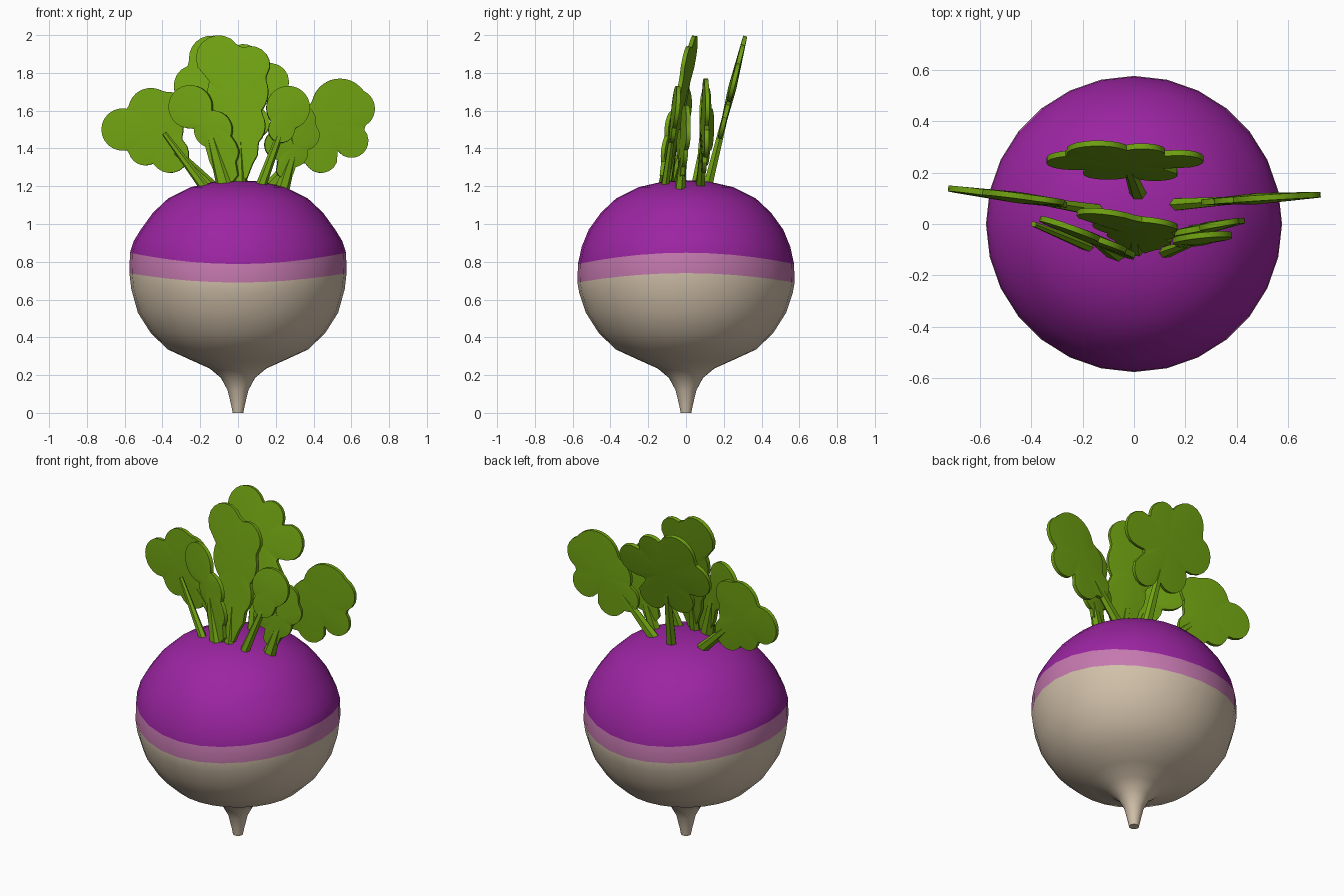
import bpy, bmesh, math
from mathutils import Vector

if "Cube" in bpy.data.objects:
    bpy.data.objects.remove(bpy.data.objects["Cube"])


def material(name, rgb):
    m = bpy.data.materials.new(name)
    m.diffuse_color = (*rgb, 1)
    m.use_nodes = True
    m.node_tree.nodes["Principled BSDF"].inputs["Base Color"].default_value = m.diffuse_color
    return m


CREAM = material("cream", (0.64, 0.53, 0.40))
PINK = material("pink", (0.56, 0.19, 0.43))
PURPLE = material("purple", (0.33, 0.018, 0.36))
GREEN = material("leaf_green", (0.16, 0.36, 0.006))


def finish(bm, name, mats, angle):
    bmesh.ops.recalc_face_normals(bm, faces=bm.faces[:])
    me = bpy.data.meshes.new(name)
    bm.to_mesh(me)
    bm.free()
    for m in mats:
        me.materials.append(m)
    ob = bpy.data.objects.new(name, me)
    bpy.context.collection.objects.link(ob)
    bpy.ops.object.select_all(action='DESELECT')
    ob.select_set(True)
    bpy.context.view_layer.objects.active = ob
    bpy.ops.object.shade_smooth_by_angle(angle=math.radians(angle))
    return ob


# Bulb: lathed profile of radius, height and how far the ring rises at the sides
PROFILE = [(0.028, 0, 0), (0.036, 0.04, 0), (0.055, 0.12, 0), (0.09, 0.185, 0),
           (0.15, 0.235, 0), (0.25, 0.28, 0), (0.37, 0.335, 0), (0.46, 0.42, 0),
           (0.53, 0.53, 0), (0.565, 0.635, 0.02),
           (0.575, 0.69, 0.05), (0.572, 0.788, 0.06),
           (0.552, 0.88, 0.03), (0.515, 0.97, 0), (0.45, 1.06, 0),
           (0.37, 1.135, 0), (0.25, 1.195, 0), (0.12, 1.225, 0)]
SIDES = 28
bm = bmesh.new()
rings = []
for r, z, rise in PROFILE:
    ring = []
    for i in range(SIDES):
        t = 2 * math.pi * i / SIDES
        ring.append(bm.verts.new((r * math.cos(t), r * math.sin(t),
                                  z + rise * math.cos(t) ** 2)))
    rings.append(ring)
bm.faces.new(rings[0])
top = bm.verts.new((0, 0, 1.232))
for k in range(len(rings) - 1):
    for i in range(SIDES):
        j = (i + 1) % SIDES
        f = bm.faces.new((rings[k][i], rings[k][j], rings[k + 1][j], rings[k + 1][i]))
        f.material_index = 0 if k < 10 else 1 if k == 10 else 2
for i in range(SIDES):
    f = bm.faces.new((rings[-1][i], rings[-1][(i + 1) % SIDES], top))
    f.material_index = 2
finish(bm, "turnip_bulb", [CREAM, PINK, PURPLE], 50)


def leaf(name, base, slope, centre, lobes, stem_end, width=0.035, rays=56):
    """Lobed plate (union of discs seen from the front) on a tilted plane, with a stem."""
    bx, by = base
    a, b = slope
    n = Vector((-a, 1, -b)).normalized()

    def place(x, z, off=0):
        return Vector((x, by + a * (x - bx) + b * (z - 1.22), z)) + n * off

    bm = bmesh.new()
    # blade
    if lobes:
        cx, cz = centre
        front, back = [], []
        for i in range(rays):
            t = 2 * math.pi * i / rays
            dx, dz = math.cos(t), math.sin(t)
            reach = 0.03
            for lx, lz, r in lobes:
                along = (lx - cx) * dx + (lz - cz) * dz
                miss = (lx - cx) ** 2 + (lz - cz) ** 2 - along ** 2
                if miss < r * r:
                    reach = max(reach, along + math.sqrt(r * r - miss))
            x, z = cx + reach * dx, cz + reach * dz
            front.append(bm.verts.new(place(x, z, -0.011)))
            back.append(bm.verts.new(place(x, z, 0.011)))
        cf = bm.verts.new(place(cx, cz, -0.022))
        cb = bm.verts.new(place(cx, cz, 0.022))
        for i in range(rays):
            j = (i + 1) % rays
            bm.faces.new((cf, front[i], front[j]))
            bm.faces.new((cb, back[j], back[i]))
            bm.faces.new((front[i], back[i], back[j], front[j]))
    # stem
    p, q = place(bx, 1.17), place(*stem_end)
    side = (q - p).normalized().cross(n)
    ends = []
    for c, r in ((p, width), (q, width * 0.5)):
        ends.append([bm.verts.new(c + side * r * math.cos(k * math.pi / 3)
                                  + n * r * 0.8 * math.sin(k * math.pi / 3))
                     for k in range(6)])
    for k in range(6):
        m = (k + 1) % 6
        bm.faces.new((ends[0][k], ends[0][m], ends[1][m], ends[1][k]))
    bm.faces.new(ends[0])
    bm.faces.new(ends[1])
    return finish(bm, name, [GREEN], 30)


# Leaves: base (x, y), slope of y along x and z, centre and lobes (x, z, radius)
leaf("back_leaf", (0.02, 0.12), (0.0, 0.25), (-0.03, 1.72),
     [(-0.14, 1.875, 0.12), (0.03, 1.86, 0.09), (-0.23, 1.73, 0.11), (0.17, 1.75, 0.1),
      (-0.03, 1.70, 0.16), (0.08, 1.54, 0.09), (-0.1, 1.57, 0.1)], (-0.03, 1.7))
leaf("centre_leaf", (0.01, -0.10), (-0.13, 0.17), (0.0, 1.66),
     [(-0.1, 1.875, 0.122), (0.07, 1.84, 0.1), (0.0, 1.7, 0.16), (0.02, 1.52, 0.125),
      (0.02, 1.38, 0.085), (0.02, 1.28, 0.05)], (0.0, 1.6))
leaf("front_left_leaf", (-0.06, -0.11), (-0.35, 0.06), (-0.17, 1.53),
     [(-0.25, 1.62, 0.115), (-0.13, 1.5, 0.1), (-0.08, 1.38, 0.085),
      (-0.06, 1.28, 0.065)], (-0.15, 1.5), 0.05)
leaf("small_left_stem", (-0.16, -0.09), (-0.3, 0.08), None, [], (-0.39, 1.48), 0.028)
leaf("left_leaf", (-0.11, 0.05), (-0.13, 0.03), (-0.45, 1.5),
     [(-0.61, 1.5, 0.112), (-0.46, 1.6, 0.12), (-0.37, 1.6, 0.1), (-0.49, 1.4, 0.09),
      (-0.36, 1.37, 0.1), (-0.43, 1.5, 0.14)], (-0.42, 1.47))
leaf("right_leaf", (0.14, 0.075), (0.06, 0.01), (0.48, 1.52),
     [(0.54, 1.62, 0.15), (0.62, 1.61, 0.105), (0.6, 1.44, 0.09), (0.44, 1.36, 0.09),
      (0.44, 1.52, 0.13), (0.34, 1.4, 0.08)], (0.45, 1.5))
leaf("front_right_leaf", (0.11, -0.11), (0.1, 0.1), (0.26, 1.6),
     [(0.265, 1.615, 0.115), (0.23, 1.5, 0.07)], (0.26, 1.58), 0.03)
leaf("middle_right_leaf", (0.23, -0.03), (0.18, 0.03), (0.29, 1.42),
     [(0.35, 1.47, 0.08), (0.29, 1.38, 0.08), (0.33, 1.55, 0.08), (0.22, 1.42, 0.08),
      (0.25, 1.29, 0.05)], (0.3, 1.4), 0.04)
